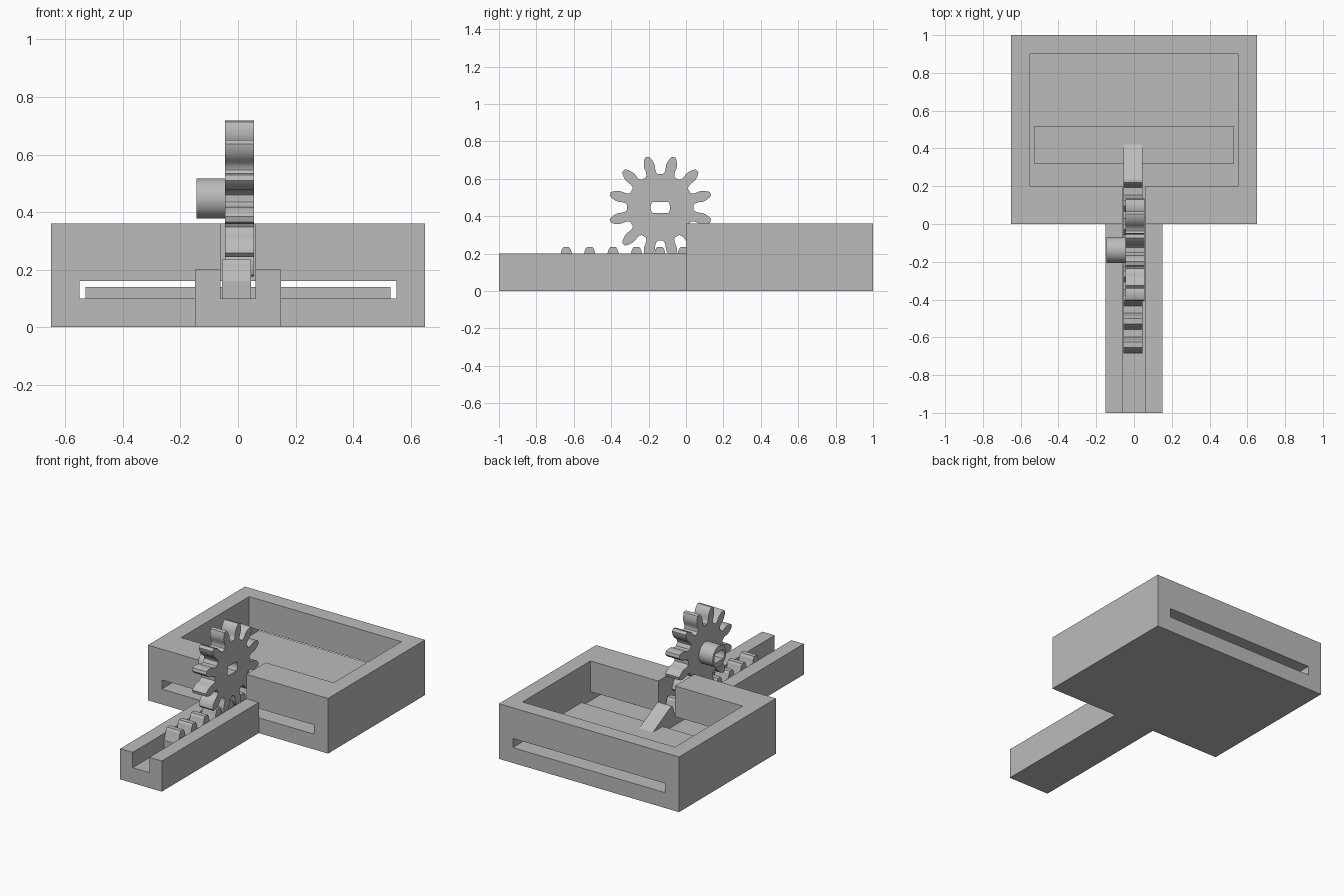
import bpy, bmesh, math

cube = bpy.data.objects.get("Cube")
if cube:
    bpy.data.objects.remove(cube, do_unlink=True)

# Single plain grey material
grey = bpy.data.materials.new("plain grey")
grey.use_nodes = True
COLOUR = (0.5, 0.5, 0.5, 1)
grey.diffuse_color = COLOUR
grey.node_tree.nodes["Principled BSDF"].inputs["Base Color"].default_value = COLOUR


def extrude_x(name, profile, x0, x1):
    """Solid made from a (y, z) outline swept from x0 to x1."""
    bm = bmesh.new()
    face = bm.faces.new([bm.verts.new((x0, y, z)) for y, z in profile])
    swept = bmesh.ops.extrude_face_region(bm, geom=[face])["geom"]
    moved = [v for v in swept if isinstance(v, bmesh.types.BMVert)]
    bmesh.ops.translate(bm, verts=moved, vec=(x1 - x0, 0, 0))
    bmesh.ops.recalc_face_normals(bm, faces=bm.faces)
    mesh = bpy.data.meshes.new(name)
    bm.to_mesh(mesh)
    bm.free()
    mesh.materials.append(grey)
    obj = bpy.data.objects.new(name, mesh)
    bpy.context.collection.objects.link(obj)
    return obj


def box(name, x, y, z):
    outline = [(y[0], z[0]), (y[1], z[0]), (y[1], z[1]), (y[0], z[1])]
    return extrude_x(name, outline, x[0], x[1])


def combine(target, other, operation):
    """Apply a boolean and discard the second solid."""
    mod = target.modifiers.new(operation.lower(), "BOOLEAN")
    mod.operation, mod.object, mod.solver = operation, other, "EXACT"
    bpy.context.view_layer.objects.active = target
    bpy.ops.object.modifier_apply(modifier=mod.name)
    bpy.data.objects.remove(other, do_unlink=True)


# Open tray with a long slot through its front and back walls
housing = box("housing", (-0.65, 0.65), (0, 1), (0, 0.36))
combine(housing, box("cavity", (-0.55, 0.55), (0.2, 0.9), (0.1, 0.5)), "DIFFERENCE")
combine(housing, box("slot", (-0.55, 0.55), (-0.1, 1.1), (0.1, 0.16)), "DIFFERENCE")

# Guide rail, then the groove running along it and through the front wall
combine(housing, box("rail", (-0.15, 0.15), (-1, 0), (0, 0.2)), "UNION")
combine(housing, box("groove", (-0.06, 0.06), (-1.1, 0.3), (0.1, 0.5)), "DIFFERENCE")

# Flat sliding plate on the tray floor
box("sliding_plate", (-0.53, 0.53), (0.32, 0.52), (0.1, 0.14))

# Toothed rack with a sloping tail
PITCH, FIRST = 0.125, -0.64
TOOTH = [(0.043, 0.16), (0.03, 0.2), (0.024, 0.222), (0.015, 0.235)]
outline = [(0.42, 0.1), (-0.685, 0.1), (-0.685, 0.16)]
for i in range(7):
    y = FIRST + i * PITCH
    outline += [(y - w, z) for w, z in TOOTH]
    outline += [(y + w, z) for w, z in reversed(TOOTH)]
tail = FIRST + 7 * PITCH
outline += [(tail - w, z) for w, z in TOOTH] + [(tail, 0.235), (0.42, 0.14)]
extrude_x("rack", outline, -0.055, 0.045)

# Pinion gear: one tooth flank repeated around the centre
CY, CZ, TEETH = -0.137, 0.447, 12
FLANK = [(0.178, 0.034), (0.188, 0.027), (0.205, 0.026), (0.225, 0.029),
         (0.24, 0.028), (0.255, 0.023), (0.268, 0.017), (0.278, 0.01)]
outline = []
for i in range(TEETH):
    mid = math.tau * (i + 0.5) / TEETH
    flanks = [(r, -w) for r, w in FLANK] + [(r, w) for r, w in reversed(FLANK)]
    for r, w in flanks:
        a = mid + w / r
        outline.append((CY + r * math.cos(a), CZ + r * math.sin(a)))
gear = extrude_x("pinion_gear", outline, -0.045, 0.055)


def circle(radius, flat, count=48):
    """Circle outline, cut flat above and below."""
    angles = [math.tau * i / count for i in range(count)]
    return [(CY + radius * math.cos(a),
             CZ + max(-flat, min(flat, radius * math.sin(a)))) for a in angles]


# Hub on one side, and a double-flat shaft hole through both
combine(gear, extrude_x("hub", circle(0.069, 1), -0.145, -0.02), "UNION")
combine(gear, extrude_x("shaft_hole", circle(0.052, 0.03), -0.3, 0.3), "DIFFERENCE")

bpy.ops.object.select_all(action="DESELECT")
gear.select_set(True)
bpy.context.view_layer.objects.active = gear
bpy.ops.object.shade_smooth_by_angle(angle=math.radians(30))
